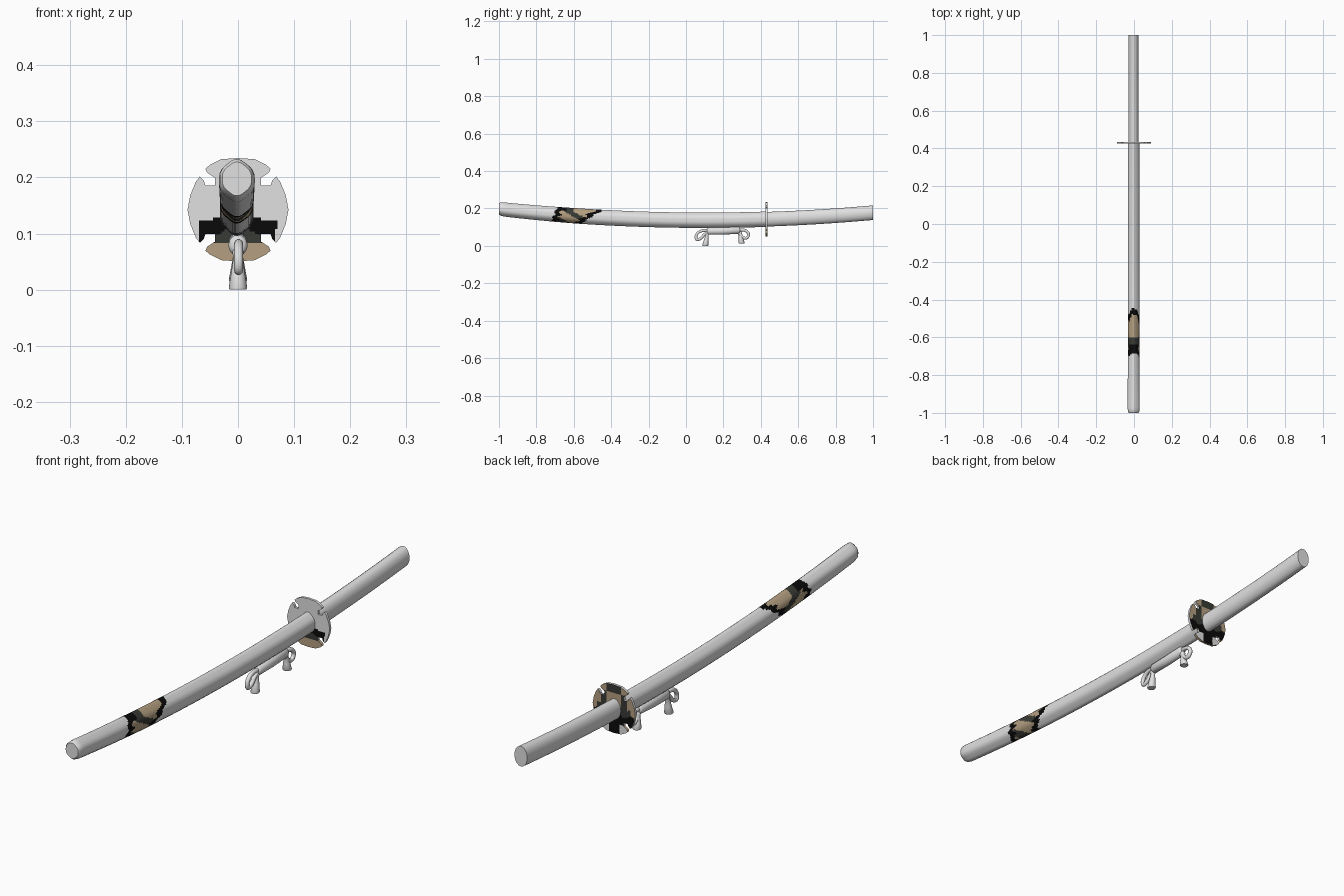
import bpy, bmesh, math
from mathutils import Vector

if "Cube" in bpy.data.objects:
    bpy.data.objects.remove(bpy.data.objects["Cube"])


def material(name, rgb):
    m = bpy.data.materials.new(name)
    m.diffuse_color = (*rgb, 1)
    m.use_nodes = True
    m.node_tree.nodes["Principled BSDF"].inputs["Base Color"].default_value = m.diffuse_color
    return m


MATS = [material("pale grey", (0.75, 0.75, 0.75)), material("tan", (0.46, 0.35, 0.22)),
        material("dark olive", (0.04, 0.043, 0.036)), material("black", (0.003, 0.003, 0.003))]
PALE, TAN, OLIVE, BLACK = range(4)


def add_object(name, bm, rule=None, angle=40):
    bmesh.ops.recalc_face_normals(bm, faces=bm.faces)
    if rule:
        for f in bm.faces:
            f.material_index = rule(f.calc_center_median(), f.normal)
    me = bpy.data.meshes.new(name)
    bm.to_mesh(me)
    bm.free()
    for m in MATS if rule else MATS[:1]:
        me.materials.append(m)
    ob = bpy.data.objects.new(name, me)
    bpy.context.collection.objects.link(ob)
    bpy.ops.object.select_all(action='DESELECT')
    ob.select_set(True)
    bpy.context.view_layer.objects.active = ob
    bpy.ops.object.shade_smooth_by_angle(angle=math.radians(angle))
    return ob


def rounded(points, rounds):
    """Corner-cut a closed profile, then scale it to fill -1..1 both ways."""
    for _ in range(rounds):
        nxt = points[1:] + points[:1]
        points = [p for a, b in zip(points, nxt)
                  for p in ((a[0] * .8 + b[0] * .2, a[1] * .8 + b[1] * .2),
                            (a[0] * .2 + b[0] * .8, a[1] * .2 + b[1] * .8))]
    w = max(p[0] for p in points)
    h = max(p[1] for p in points)
    return [(x / w, z / h) for x, z in points]


def curve_z(y):
    return 0.137 + 0.05 * (y - 0.1) ** 2


def loft(profile, stations):
    """Stations are (y, x centre, z centre, half width, half height)."""
    bm = bmesh.new()
    rings = [[bm.verts.new((cx + px * w, y, cz + pz * h)) for px, pz in profile]
             for y, cx, cz, w, h in stations]
    n = len(profile)
    for a, b in zip(rings, rings[1:]):
        for i in range(n):
            bm.faces.new((a[i], a[(i + 1) % n], b[(i + 1) % n], b[i]))
    bm.faces.new(rings[0])
    bm.faces.new(rings[-1])
    return bm


# Scabbard: curved sweep of a softened hexagon, with a patterned band
def band_colour(c, n):
    y = c.y
    t = (c.z - curve_z(y)) / 0.04
    start, end = -0.705 + 0.015 * t, -0.505 + 0.055 * t
    wob = 0.012 * math.sin(9 * t + 60 * c.x)
    if y < start + wob * .5 or y > end + wob * .5:
        return PALE
    if y < start + 0.03 + wob or y > end - 0.035 + wob:
        return BLACK
    if t > 0.6:
        return TAN if y > -0.6 else (BLACK if y < -0.64 else OLIVE)
    return OLIVE if math.sin(42 * y + 3.5 * t + 1) > 0.35 else TAN


hexagon = [(0, 1), (1, .42), (1, -.42), (0, -1), (-1, -.42), (-1, .42)]
ys = [-0.975 + 0.025 * i for i in range(10)]
ys += [-0.74 + 0.006 * i for i in range(54)]
ys += [-0.40 + 0.0415 * i for i in range(21)]
CX = -0.002
stations = [(-1, CX, curve_z(-1), .026, .030), (-.993, CX, curve_z(-1), .030, .035)]
for y in ys:
    k = min(1, (y + 1) / 0.4)
    stations.append((y, CX, curve_z(y), .032 - .002 * k, .0375 + .0035 * k))
add_object("scabbard", loft(rounded(hexagon, 3), stations), band_colour)

# Handle: oval grip running on along the same curve
oval = [(math.sin(a * math.tau / 20), math.cos(a * math.tau / 20)) for a in range(20)]
add_object("handle", loft(oval, [(0.43 + 0.57 * i / 12, CX, curve_z(0.43 + 0.57 * i / 12),
                                  .027, .039) for i in range(13)]))

# Guard: four-lobed plate with hooked notches, diced finely for its pattern
GZ = 0.1425


def guard_colour(c, n):
    x, z = abs(c.x), c.z
    w = 0.006 * math.sin(110 * x)
    if n.y < -0.5:                                   # side facing the scabbard
        if z < 0.083:
            return TAN
        if z < 0.102 + w:
            return OLIVE if x < 0.042 else (BLACK if x < 0.068 else PALE)
        return BLACK if z < 0.127 - 0.1 * (x - .03) and x < 0.07 else PALE
    if n.y > 0.5:                                    # side facing the handle
        if z > 0.205:
            return TAN if x > 0.03 else OLIVE
        if z > 0.15 + w:
            return OLIVE if 0.03 < x < 0.055 else TAN
        if z > 0.125 + w:
            return OLIVE if x < 0.07 else TAN
        return BLACK if z > 0.088 or x < 0.022 else PALE
    return PALE if z > 0.09 else TAN


quarter = [(0, .092), (.03, .09), (.05, .08), (.058, .073), (.055, .066), (.046, .06),
           (.041, .057), (.041, .043), (.058, .043), (.061, .052), (.068, .059),
           (.075, .05), (.085, .026), (.09, 0)]
half = quarter + [(x, -z) for x, z in quarter[-2::-1]]
outline = half + [(-x, z) for x, z in half[-2:0:-1]]
bm = bmesh.new()
face = bm.faces.new([bm.verts.new((x, 0.425, GZ + z)) for x, z in outline])
ext = bmesh.ops.extrude_face_region(bm, geom=[face], use_keep_orig=True)
bmesh.ops.translate(bm, vec=(0, 0.01, 0), verts=[v for v in ext["geom"] if isinstance(v, bmesh.types.BMVert)])
bmesh.ops.triangulate(bm, faces=bm.faces)
for axis in (Vector((1, 0, 0)), Vector((0, 0, 1))):
    for i in range(-18, 19):
        co = Vector((0, 0, GZ)) + axis * (i * 0.005 + 0.0007)
        bmesh.ops.bisect_plane(bm, geom=bm.verts[:] + bm.edges[:] + bm.faces[:],
                               plane_co=co, plane_no=axis, dist=1e-6)
add_object("guard", bm, guard_colour, 30)

# Cord bar under the scabbard
add_object("cord_bar", loft(oval, [(.112, 0, .079, .012, .013), (.12, 0, .079, .017, .019),
                                   (.2, 0, .080, .017, .020), (.282, 0, .084, .017, .019),
                                   (.29, 0, .084, .012, .013)]), angle=60)


# Bow loops at each end of the bar
def cord_loop(name, points):
    cu = bpy.data.curves.new(name, 'CURVE')
    cu.dimensions = '3D'
    cu.bevel_depth = 0.008
    cu.bevel_resolution = 3
    cu.use_fill_caps = True
    sp = cu.splines.new('NURBS')
    sp.points.add(len(points) - 1)
    for p, (y, z) in zip(sp.points, points):
        p.co = (0.001, y, z, 1)
    sp.use_endpoint_u = True
    sp.order_u = 3
    sp.resolution_u = 6
    cu.materials.append(MATS[PALE])
    bpy.context.collection.objects.link(bpy.data.objects.new(name, cu))


cord_loop("front_loop", [(.125, .08), (.085, .087), (.052, .06), (.055, .03), (.082, .04), (.1, .065), (.12, .075)])
cord_loop("back_loop", [(.275, .083), (.31, .09), (.34, .065), (.325, .038), (.3, .045), (.29, .065), (.275, .075)])


# Tassels: knot, neck and flared skirt, revolved
def tassel(name, y0, y1, top, bottom, r):
    bm = bmesh.new()
    shape = [(0, .4), (.1, .6), (.25, .5), (.6, .75), (.95, 1), (1, .9)]
    rings = []
    for t, k in shape:
        rings.append([bm.verts.new((r * k * math.cos(a * math.tau / 16),
                                    y0 + (y1 - y0) * t + r * k * math.sin(a * math.tau / 16),
                                    top + (bottom - top) * t)) for a in range(16)])
    for a, b in zip(rings, rings[1:]):
        for i in range(16):
            bm.faces.new((a[i], a[(i + 1) % 16], b[(i + 1) % 16], b[i]))
    bm.faces.new(rings[0])
    bm.faces.new(rings[-1])
    add_object(name, bm, angle=50)


tassel("front_tassel", .115, .103, .075, 0, .0165)
tassel("back_tassel", .288, .297, .078, .014, .0165)
